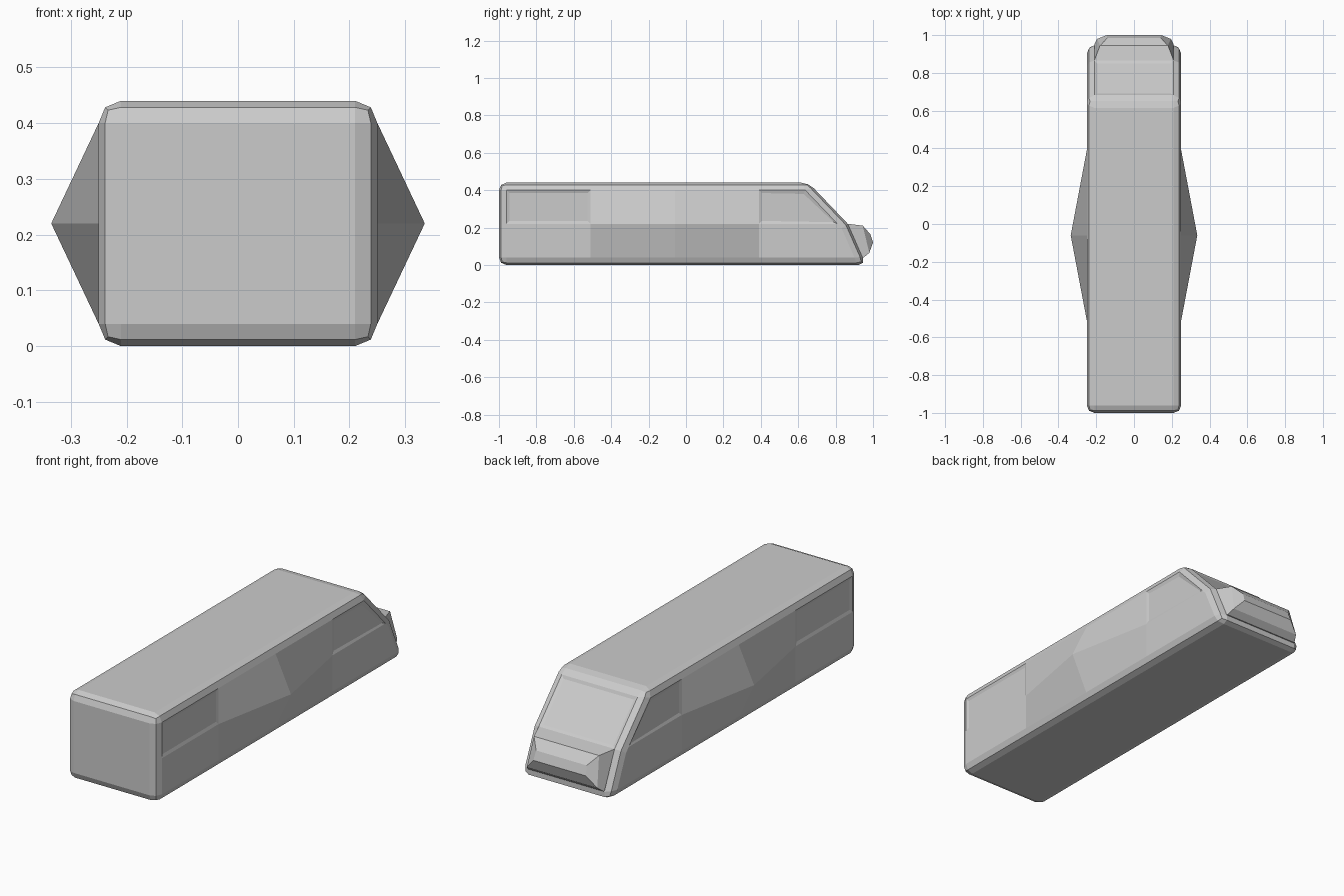
import bpy, bmesh

if "Cube" in bpy.data.objects:
    bpy.data.objects.remove(bpy.data.objects["Cube"])


def add_object(name, bm):
    bmesh.ops.recalc_face_normals(bm, faces=bm.faces[:])
    mesh = bpy.data.meshes.new(name)
    bm.to_mesh(mesh)
    bm.free()
    obj = bpy.data.objects.new(name, mesh)
    bpy.context.collection.objects.link(obj)
    return obj


# Body: extruded side profile with rounded edges
PROFILE = [(-1, 0), (0.962, 0), (0.865, 0.22), (0.655, 0.44), (-1, 0.44)]
bm = bmesh.new()
left = [bm.verts.new((-0.25, y, z)) for y, z in PROFILE]
right = [bm.verts.new((0.25, y, z)) for y, z in PROFILE]
bm.faces.new(left)
bm.faces.new(right[::-1])
n = len(PROFILE)
for i in range(n):
    j = (i + 1) % n
    bm.faces.new((left[i], right[i], right[j], left[j]))
crease = bm.edges.get((left[2], right[2]))
bmesh.ops.bevel(bm, geom=[e for e in bm.edges if e is not crease],
                offset=0.04, segments=2, profile=0.5, affect='EDGES',
                clamp_overlap=True)

# Panel lines that divide the sides
cuts = [((0, y, 0), (0, 1, 0)) for y in (-0.51, -0.06, 0.39)]
cuts.append(((0, 0, 0.22), (0, 0, 1)))
for co, no in cuts:
    bmesh.ops.bisect_plane(bm, geom=bm.verts[:] + bm.edges[:] + bm.faces[:],
                           dist=0.002, plane_co=co, plane_no=no)

# Side points: the middle grid vertex pulled outward
for v in bm.verts:
    if (abs(abs(v.co.x) - 0.25) < 0.001 and abs(v.co.y + 0.06) < 0.005
            and abs(v.co.z - 0.22) < 0.005):
        v.co.x = 0.335 if v.co.x > 0 else -0.335

# Shallow window and sloped end panels
bmesh.ops.recalc_face_normals(bm, faces=bm.faces[:])
panels = []
for f in bm.faces:
    c = f.calc_center_median()
    if c.z < 0.23 or f.calc_area() < 0.03:
        continue
    side = abs(f.normal.x) > 0.99 and (c.y < -0.52 or c.y > 0.4)
    slope = f.normal.y > 0.5 and f.normal.z > 0.3 and abs(f.normal.x) < 0.01
    if side or slope:
        panels.append(f)
bmesh.ops.inset_individual(bm, faces=panels, thickness=0.022, depth=-0.005)
add_object("body", bm)

# Nose block: rings narrowing outward from the lower slope
# each ring: (top half width, top y, top z, bottom half width, bottom y, bottom z)
RINGS = [(0.21, 0.85, 0.222, 0.21, 0.94, 0.04),
         (0.21, 0.866, 0.22, 0.21, 0.95, 0.04),
         (0.18, 0.945, 0.21, 0.195, 0.98, 0.065),
         (0.14, 0.985, 0.165, 0.145, 1.0, 0.12)]
bm = bmesh.new()
loops = []
for tx, ty, tz, bx, by, bz in RINGS:
    loops.append([bm.verts.new(p) for p in
                  ((-tx, ty, tz), (tx, ty, tz), (bx, by, bz), (-bx, by, bz))])
for a, b in zip(loops, loops[1:]):
    for i in range(4):
        j = (i + 1) % 4
        bm.faces.new((a[i], a[j], b[j], b[i]))
bm.faces.new(loops[0][::-1])
bm.faces.new(loops[-1])
add_object("nose_block", bm)
